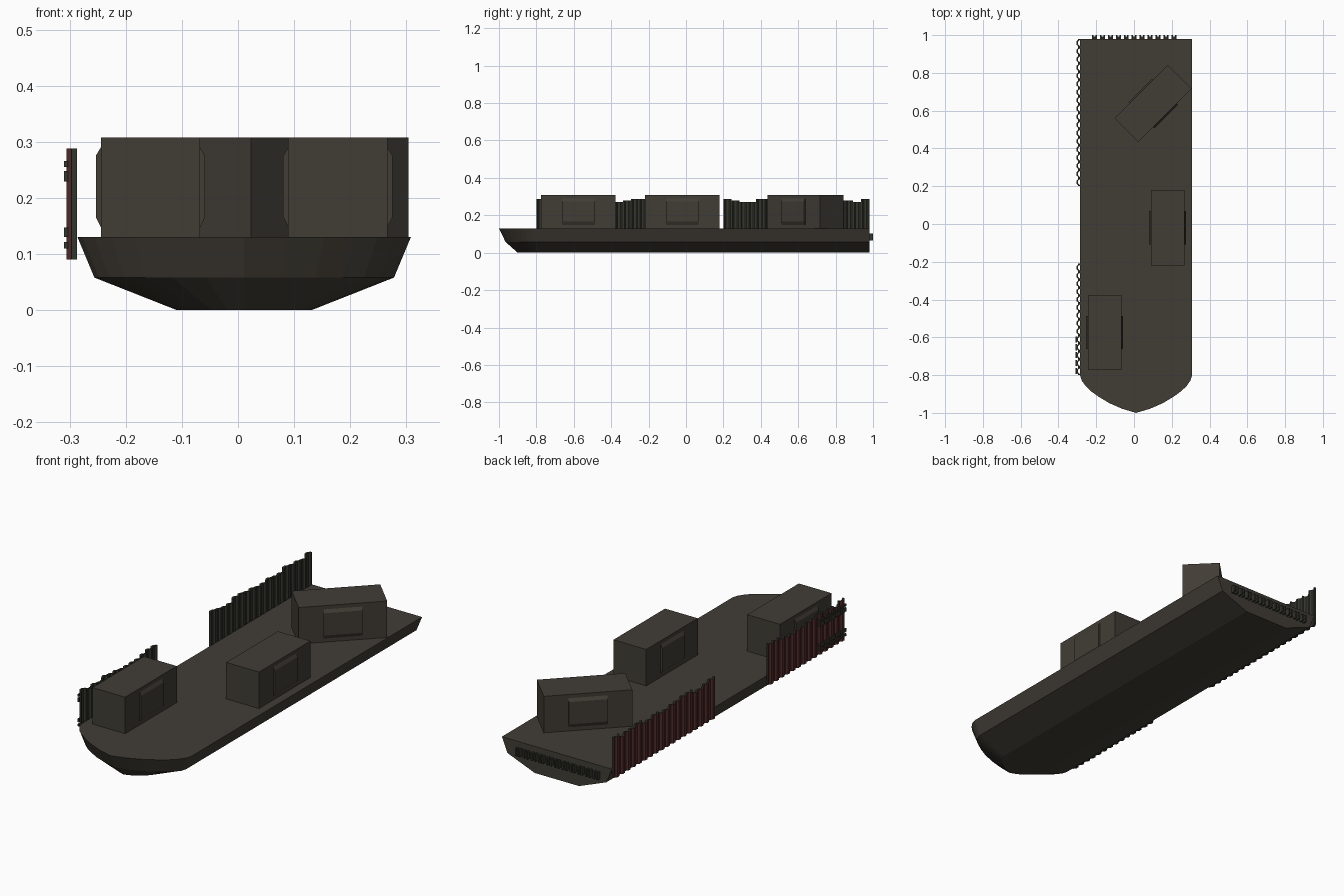
import bpy, bmesh, random
from math import radians
from mathutils import Matrix, Vector

if "Cube" in bpy.data.objects:
    bpy.data.objects.remove(bpy.data.objects["Cube"])

random.seed(4)


def material(name, rgb):
    m = bpy.data.materials.new(name)
    m.diffuse_color = (*rgb, 1)
    m.use_nodes = True
    m.node_tree.nodes["Principled BSDF"].inputs["Base Color"].default_value = m.diffuse_color
    return m


STEEL = material("weathered brown steel", (0.053, 0.046, 0.036))
RED = material("rusty red paint", (0.088, 0.026, 0.025))
DARK = material("dark olive metal", (0.035, 0.035, 0.027))


def finish(name, bm, mats):
    bmesh.ops.recalc_face_normals(bm, faces=bm.faces[:])
    me = bpy.data.meshes.new(name)
    bm.to_mesh(me)
    bm.free()
    for m in mats:
        me.materials.append(m)
    ob = bpy.data.objects.new(name, me)
    bpy.context.collection.objects.link(ob)
    return ob


def add_box(bm, lo, hi, mat=0):
    lo, hi = Vector(lo), Vector(hi)
    mtx = Matrix.Translation((lo + hi) / 2) @ Matrix.Diagonal((*(hi - lo), 1))
    verts = bmesh.ops.create_cube(bm, size=1, matrix=mtx)["verts"]
    for f in {f for v in verts for f in v.link_faces}:
        f.material_index = mat


# Hull: three stacked plan outlines (z, half width, bow tip y)
CX = 0.011
BOW = [(1, 0), (0.97, 0.14), (0.9, 0.29), (0.8, 0.43), (0.66, 0.58),
       (0.48, 0.74), (0.25, 0.89)]
bm = bmesh.new()
rings = []
for z, w, tip in [(0, 0.12, -0.9), (0.058, 0.267, -0.965), (0.13, 0.297, -1.0)]:
    side = [(w, 0.98)] + [(w * fx, -0.8 + (tip + 0.8) * fy) for fx, fy in BOW]
    plan = side + [(0, tip)] + [(-x, y) for x, y in reversed(side)]
    rings.append([bm.verts.new((CX + x, y, z)) for x, y in plan])
n = len(rings[0])
for a, b in zip(rings, rings[1:]):
    for i in range(n):
        j = (i + 1) % n
        bm.faces.new((a[i], a[j], b[j], b[i]))
bm.faces.new(rings[0])
bm.faces.new(rings[-1])
finish("hull", bm, [STEEL])


# Containers: box with a raised panel, sloped top and bottom, on each long side
def container(name, x, y, turn):
    bm = bmesh.new()
    w, l, h = 0.0885, 0.199, 0.178
    add_box(bm, (-w, -l, 0), (w, l, h))
    for s in (1, -1):
        prof = [(w - 0.002, 0.018), (w, 0.018), (w + 0.009, 0.036),
                (w + 0.009, 0.145), (w, 0.160), (w - 0.002, 0.160)]
        ends = [[bm.verts.new((s * px, py, pz)) for px, pz in prof]
                for py in (-0.088, 0.088)]
        for i in range(6):
            j = (i + 1) % 6
            bm.faces.new((ends[0][i], ends[0][j], ends[1][j], ends[1][i]))
        for e in ends:
            bm.faces.new(e)
    ob = finish(name, bm, [STEEL])
    ob.location = (x, y, 0.13)
    ob.rotation_euler.z = radians(turn)


container("front_container", -0.156, -0.575, 0)
container("middle_container", 0.178, -0.02, 0)
container("rear_container", 0.101, 0.638, -45)

# Corrugated side fences: red outside, dark inside, uneven top edge
WAVE = [(0, 0), (0.15, 0), (0.32, 1), (0.68, 1), (0.85, 0), (1, 0)]


def fence(name, y0, y1, count):
    bm = bmesh.new()
    p = (y1 - y0) / count
    for k in range(count):
        top = 0.288 if k in (0, count - 1) else random.choice((0.272, 0.28, 0.288))
        cols = []
        for t, o in WAVE:
            y, x = y0 + (k + t) * p, -0.297 - 0.0085 * o
            cols.append([bm.verts.new(c) for c in (
                (x, y, 0.09), (x, y, top), (x + 0.01, y, top), (x + 0.01, y, 0.09))])
        for a, b in zip(cols, cols[1:]):
            for i in range(4):
                j = (i + 1) % 4
                f = bm.faces.new((a[i], a[j], b[j], b[i]))
                f.material_index = 0 if i == 0 else 1
        for c in (cols[0], cols[-1]):
            bm.faces.new(c).material_index = 1
    return finish(name, bm, [RED, DARK])


fence("front_fence", -0.8, -0.21, 14)
fence("rear_fence", 0.2, 0.98, 18)

# Short dark clamps on the front end of the front fence
bm = bmesh.new()
for k in range(5):
    y = -0.8 + (k + 0.5) * 0.59 / 14
    for z0, z1 in ((0.11, 0.121), (0.13, 0.147), (0.229, 0.248), (0.255, 0.266)):
        add_box(bm, (-0.31, y - 0.016, z0), (-0.303, y + 0.016, z1))
finish("fence_clamps", bm, [DARK])

# Row of plain fender blocks on the stern
bm = bmesh.new()
for i in range(11):
    x = -0.21 + i * 0.042
    for dx in (-0.012, 0.006):
        add_box(bm, (x + dx, 0.975, 0.066), (x + dx + 0.008, 1.0, 0.102))
    add_box(bm, (x - 0.01, 0.975, 0.08), (x + 0.012, 0.992, 0.088))
finish("stern_fenders", bm, [DARK])
